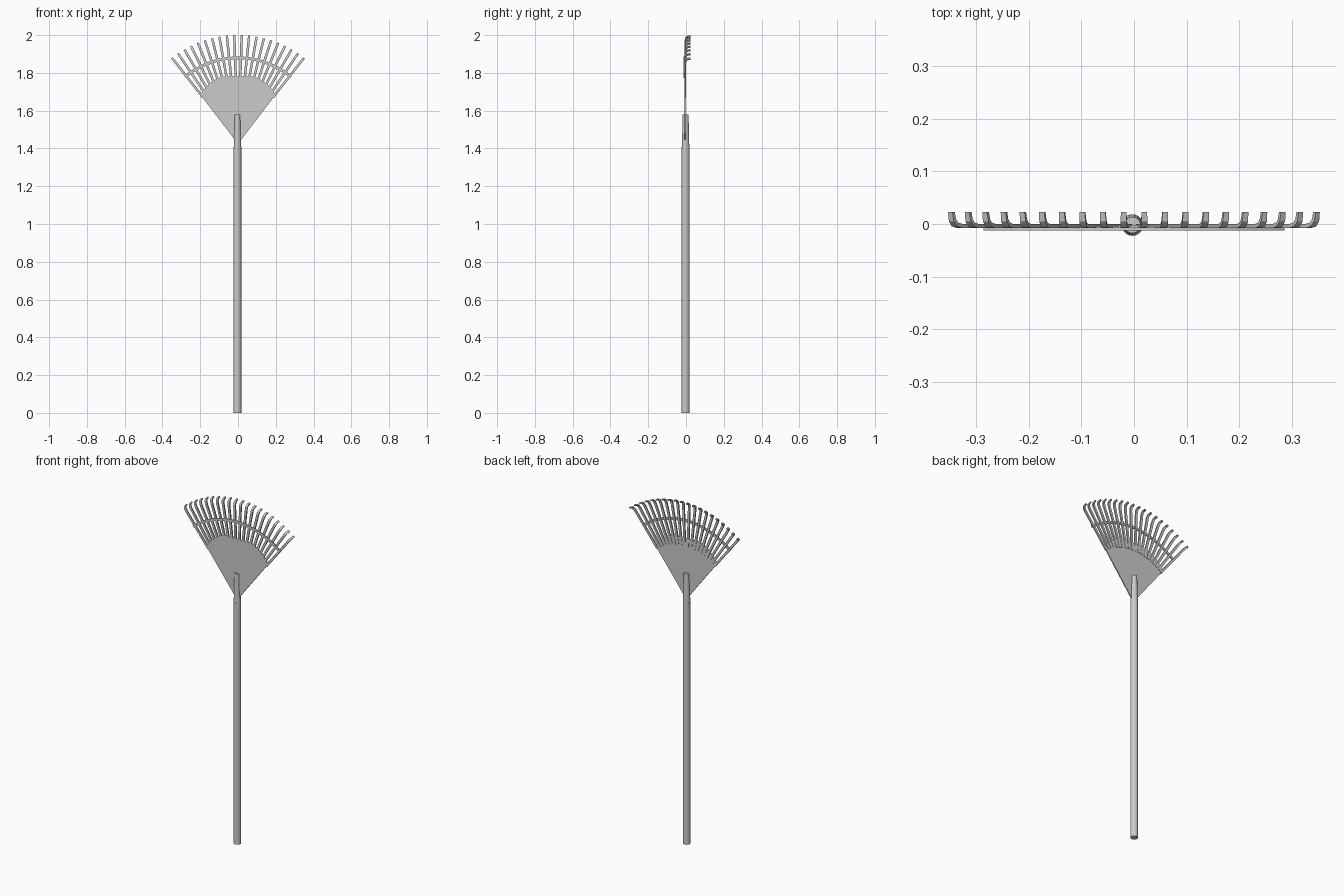
import bpy, bmesh, math

if "Cube" in bpy.data.objects:
    bpy.data.objects.remove(bpy.data.objects["Cube"])

CZ = 1.435                      # fan centre height
HALF = math.radians(38.2)       # half spread of the fan
N = 20


def finish(name, bm):
    bmesh.ops.recalc_face_normals(bm, faces=bm.faces)
    me = bpy.data.meshes.new(name)
    bm.to_mesh(me)
    bm.free()
    ob = bpy.data.objects.new(name, me)
    bpy.context.collection.objects.link(ob)
    return ob


def polar(r, a, y):
    return (r * math.sin(a), y, CZ + r * math.cos(a))


def rod(name, r1, r2, z0, z1):
    bpy.ops.mesh.primitive_cone_add(vertices=20, radius1=r1, radius2=r2, depth=z1 - z0,
                                    location=(-0.003, -0.002, (z0 + z1) / 2))
    bpy.context.object.name = name
    bpy.ops.object.shade_smooth_by_angle()


def loft(name, rings):
    # bridge successive quad rings and cap the ends
    bm = bmesh.new()
    rows = [[bm.verts.new(p) for p in ring] for ring in rings]
    for a, b in zip(rows, rows[1:]):
        for i in range(4):
            j = (i + 1) % 4
            bm.faces.new((a[i], a[j], b[j], b[i]))
    bm.faces.new(rows[0])
    bm.faces.new(rows[-1])
    return finish(name, bm)


# wooden handle and the tapered socket
rod("handle", 0.0205, 0.0205, 0, 1.41)
rod("socket", 0.0195, 0.0155, 1.41, 1.58)

# thin fan plate
outline = [(0.012, 1.44), (0.2, 1.685), (0.165, 1.73), (0.125, 1.762), (0.085, 1.78)]
outline += [(-x, z) for x, z in reversed(outline)]
bm = bmesh.new()
face = bm.faces.new([bm.verts.new((x, -0.008, z)) for x, z in outline])
new = bmesh.ops.extrude_face_region(bm, geom=[face])["geom"]
bmesh.ops.translate(bm, vec=(0, 0.006, 0),
                    verts=[v for v in new if isinstance(v, bmesh.types.BMVert)])
finish("fan_plate", bm)

# tines: radius, y, half width, and normal (radial, y) of the hooked path
path = [(0.30, -0.004, 0.0065, 0, 1), (0.535, -0.004, 0.0065, 0, 1),
        (0.550, -0.001, 0.0065, -0.38, 0.92), (0.558, 0.007, 0.006, -0.85, 0.5),
        (0.561, 0.023, 0.005, -1, 0)]
for k in range(N):
    a = -HALF + 2 * HALF * k / (N - 1)
    rings = []
    for r, y, w, nr, ny in path:
        ring = []
        for sw, sn in ((-1, -1), (1, -1), (1, 1), (-1, 1)):
            p = polar(r + sn * nr * 0.004, a, y + sn * ny * 0.004)
            ring.append((p[0] + sw * w * math.cos(a), p[1], p[2] - sw * w * math.sin(a)))
        rings.append(ring)
    loft(f"tine_{k + 1}", rings)

# curved brace across the front of the tines
rings = []
for k in range(25):
    a = math.radians(-39.2 + 78.4 * k / 24)
    rings.append([polar(0.437, a, -0.012), polar(0.452, a, -0.012),
                  polar(0.452, a, -0.006), polar(0.437, a, -0.006)])
loft("brace", rings)
